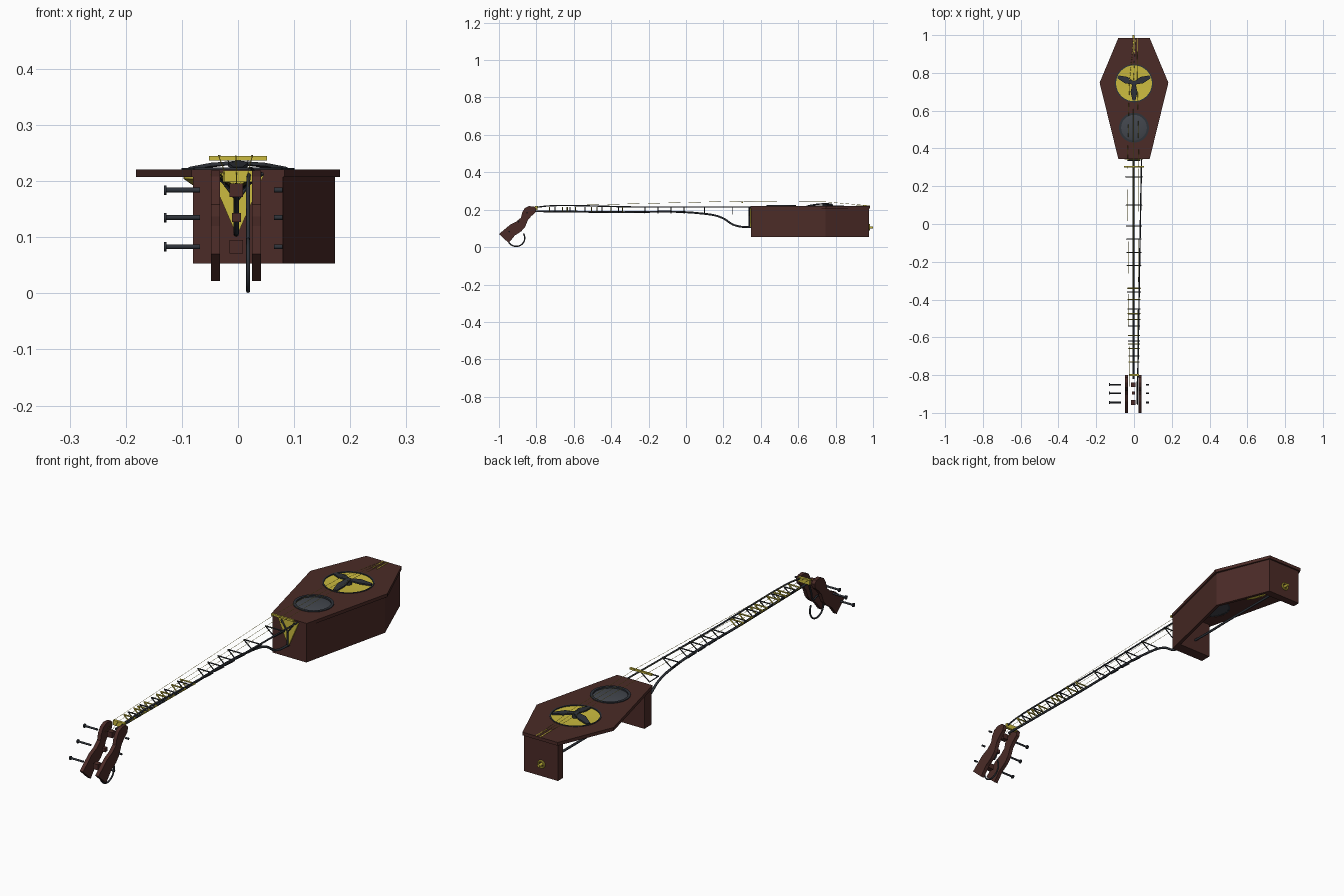
import bpy, bmesh, math
from mathutils import Vector

if "Cube" in bpy.data.objects:
    bpy.data.objects.remove(bpy.data.objects["Cube"])


def mat(name, col):
    m = bpy.data.materials.new(name)
    m.diffuse_color = (*col, 1)
    m.use_nodes = True
    m.node_tree.nodes["Principled BSDF"].inputs["Base Color"].default_value = m.diffuse_color
    return m


WOOD = mat("dark_wood", (0.07, 0.024, 0.02))
BRASS = mat("brass", (0.6, 0.5, 0.05))
IRON = mat("iron", (0.028, 0.033, 0.042))
MESH = mat("grille_grey", (0.055, 0.062, 0.075))


def finish(name, bm, m, smooth=False):
    bmesh.ops.recalc_face_normals(bm, faces=bm.faces)
    me = bpy.data.meshes.new(name)
    bm.to_mesh(me)
    bm.free()
    ob = bpy.data.objects.new(name, me)
    bpy.context.collection.objects.link(ob)
    me.materials.append(m)
    if smooth:
        bpy.context.view_layer.objects.active = ob
        bpy.ops.object.select_all(action='DESELECT')
        ob.select_set(True)
        bpy.ops.object.shade_smooth_by_angle(angle=math.radians(40))
    return ob


def prism(name, pts, vec, m):
    """Extrude a closed 3D polygon along vec."""
    bm = bmesh.new()
    f = bm.faces.new([bm.verts.new(p) for p in pts])
    ext = bmesh.ops.extrude_face_region(bm, geom=[f])
    bmesh.ops.translate(bm, vec=Vector(vec), verts=[v for v in ext['geom'] if isinstance(v, bmesh.types.BMVert)])
    return finish(name, bm, m)


def box(name, x0, x1, y0, y1, z0, z1, m):
    return prism(name, [(x0, y0, z0), (x1, y0, z0), (x1, y1, z0), (x0, y1, z0)], (0, 0, z1 - z0), m)


def lathe(name, prof, loc, m, n=40):
    """Spin an (r, z) profile around the vertical axis."""
    bm = bmesh.new()
    vs = [bm.verts.new((r, 0, z)) for r, z in prof]
    es = [bm.edges.new(p) for p in zip(vs, vs[1:])]
    bmesh.ops.spin(bm, geom=vs + es, cent=(0, 0, 0), axis=(0, 0, 1), angle=2 * math.pi, steps=n)
    bmesh.ops.remove_doubles(bm, verts=bm.verts, dist=1e-5)
    bmesh.ops.translate(bm, verts=bm.verts, vec=loc)
    return finish(name, bm, m, True)


def rod(name, paths, r, m, smooth=False, res=2):
    """Round rods along one or more paths."""
    cu = bpy.data.curves.new(name, 'CURVE')
    cu.dimensions = '3D'
    cu.bevel_depth = r
    cu.bevel_resolution = res
    cu.use_fill_caps = True
    for pts in paths:
        sp = cu.splines.new('BEZIER' if smooth else 'POLY')
        if smooth:
            sp.resolution_u = 8
            sp.bezier_points.add(len(pts) - 1)
            for b, p in zip(sp.bezier_points, pts):
                b.co = p
                b.handle_left_type = b.handle_right_type = 'AUTO'
        else:
            sp.points.add(len(pts) - 1)
            for b, p in zip(sp.points, pts):
                b.co = (*p, 1)
    ob = bpy.data.objects.new(name, cu)
    bpy.context.collection.objects.link(ob)
    cu.materials.append(m)
    return ob


# Six-sided top board with two round openings
ZB, ZT = 0.207, 0.221
outline = [(-.083, .345), (.083, .345), (.182, .748), (.083, .985), (-.083, .985), (-.182, .748)]
top = prism("top_board", [(x, y, ZB) for x, y in outline], (0, 0, ZT - ZB), WOOD)
HOLES = {"grille": (.51, .075), "resonator": (.745, .098)}
for nm, (y, r) in HOLES.items():
    cut = lathe(nm + "_cutter", [(0, -.05), (r, -.05), (r, .05), (0, .05)], (0, y, .214), WOOD)
    cut.hide_render = True
    cut.hide_viewport = True
    b = top.modifiers.new(nm, 'BOOLEAN')
    b.object = cut
    b.solver = 'EXACT'

# Body walls: front block, back block and the angled right side; the left is open
box("front_wall", -.08, .08, .347, .395, .053, ZB, WOOD)
box("back_wall", -.08, .08, .945, .978, .053, ZB, WOOD)
side = [(.08, .347), (.173, .745), (.08, .978), (.066, .978), (.16, .745), (.066, .347)]
prism("right_wall", [(x, y, .053) for x, y in side], (0, 0, ZB - .053), WOOD)

# Sound hole grille with rim
lathe("grille", [(0, .2235), (.05, .222), (.07, .217), (.07, .209), (0, .209)], (0, .51, 0), MESH)
lathe("grille_rim", [(.068, .208), (.079, .208), (.079, .224), (.068, .224), (.068, .208)], (0, .51, 0), IRON)

# Resonator dish, rim and three-legged spider
lathe("resonator_dish", [(0, .214), (.06, .217), (.097, .219), (.097, .204), (.055, .175), (0, .168)], (0, .745, 0), BRASS)
lathe("resonator_rim", [(.095, .208), (.101, .208), (.101, .223), (.095, .223), (.095, .208)], (0, .745, 0), IRON)
for i, deg in enumerate((22, 158, 270)):
    a = math.radians(deg)
    d, s = Vector((math.cos(a), math.sin(a), 0)), Vector((-math.sin(a), math.cos(a), 0))
    c = Vector((0, .745, 0))
    pts = [c - s * .008, c + d * .045 - s * .018, c + d * .092 - s * .008,
           c + d * .092 + s * .008, c + d * .045 + s * .018, c + s * .008]
    arm = prism(f"spider_arm_{i + 1}", [p + Vector((0, 0, .219)) for p in pts], (0, 0, .006), IRON)
    for v in arm.data.vertices:
        v.co.z += .011 * max(0, 1 - max(0, (v.co.xy - c.xy).length - .03) / .06)
lathe("spider_hub", [(0, .215), (.014, .215), (.014, .235), (0, .237)], (0, .745, 0), IRON, 16)

# Triangular brass plate and iron bracket on the front wall
prism("front_plate", [(-.05, .341, .213), (.047, .341, .213), (-.002, .341, .102)], (0, .006, 0), BRASS)
rod("front_bracket", [[(-.033, .338, .21), (-.002, .338, .165), (.03, .338, .21)],
                      [(-.002, .338, .165), (-.002, .338, .105)]], .004, IRON)

# Neck backbone: curves down and runs through the body
rod("neck_backbone", [[(-.003, -.82, .192), (-.003, -.4, .187), (-.003, .1, .178), (-.003, .19, .158),
                       (-.003, .26, .117), (-.003, .35, .106), (-.003, .66, .105), (-.003, .985, .105)]], .005, IRON, True)

# Cable along the top edge of the neck, ending in a loop under the head
loop = [(.018, -.908 + .046 * math.cos(t), .05 + .046 * math.sin(t))
        for t in [math.radians(150 - 30 * k) for k in range(-8, 4)]]
rod("upper_cable", [[(.04, .35, .214), (.03, -.2, .214), (.02, -.79, .214), (.018, -.835, .195), (.018, -.87, .13)] + loop[::-1]],
    .0035, IRON, True)


def half_width(y):
    return .027 + (y + .8) * .0175


def rungs(name, ys, r, m):
    """V-shaped ribs from the backbone up to a crossbar."""
    paths = []
    for y in ys:
        w = half_width(y)
        low = .19 - (y + .8) * .012
        paths += [[(-w, y, .213), (-.003, y, low), (w, y, .213)], [(-w, y, .213), (w, y, .213)]]
    rod(name, paths, r, m, res=1)


rungs("iron_ribs", (-.7, -.62, -.54, -.45, -.36, -.22, -.15, -.08, -.01, .1, .25), .0026, IRON)
rungs("brass_ribs", (-.73, -.66, -.635, -.59, -.505, -.475, -.4, -.34), .003, BRASS)

# Nut, bridge bar and strings
box("nut", -.027, .027, -.806, -.795, .198, .219, BRASS)
box("bridge_bar", -.052, .052, .298, .306, .237, .245, BRASS)
rod("strings", [[(.7 * x, -.86, .19), (.7 * x, -.8, .219), (x, .3, .246), (.7 * x, .745, .242), (.3 * x + .008, .975, .222)]
                for x in (-.035, -.004, .026)], .0008, BRASS, res=0)
for i, x in enumerate((0, .02)):
    box(f"string_anchor_{i + 1}", x - .002, x + .002, .91, .985, .2205, .2225, BRASS)

# Tail pin with ring on the back wall
bpy.ops.mesh.primitive_torus_add(major_radius=.014, minor_radius=.004, major_segments=24, minor_segments=8,
                                 location=(-.003, .981, .105), rotation=(math.pi / 2, 0, 0))
bpy.context.object.name = "tail_ring"
bpy.context.object.data.materials.append(BRASS)
rod("tail_pin", [[(-.003, .97, .105), (-.003, 1.0, .105)]], .006, BRASS)

# Head cheeks, cut from one S-shaped profile
cheek = [(-.80, .205), (-.812, .217), (-.84, .219), (-.862, .208), (-.876, .185), (-.882, .158), (-.905, .137),
         (-.94, .12), (-1.0, .07), (-.948, .022), (-.915, .062), (-.88, .085), (-.86, .108), (-.845, .145), (-.828, .165), (-.805, .185)]
for nm, x in (("left", -.048), ("right", .025)):
    prism(nm + "_head_cheek", [(x, y, z) for y, z in cheek], (.016, 0, 0), WOOD)

# Head spacer blocks and tuning pegs
for i, (y, z) in enumerate(((-.85, .184), (-.895, .135), (-.945, .083))):
    h = .008 if i == 1 else .012
    box(f"head_block_{i + 1}", -.003 - h, -.003 + h, y - h, y + h, z - h, z + h, WOOD)
    rod(f"tuning_peg_{i + 1}", [[(-.13, y, z), (-.068, y, z)], [(.064, y, z), (.079, y, z)]], .0042, IRON)
    rod(f"peg_head_{i + 1}", [[(-.132, y, z), (-.127, y, z)]], .0085, IRON)
